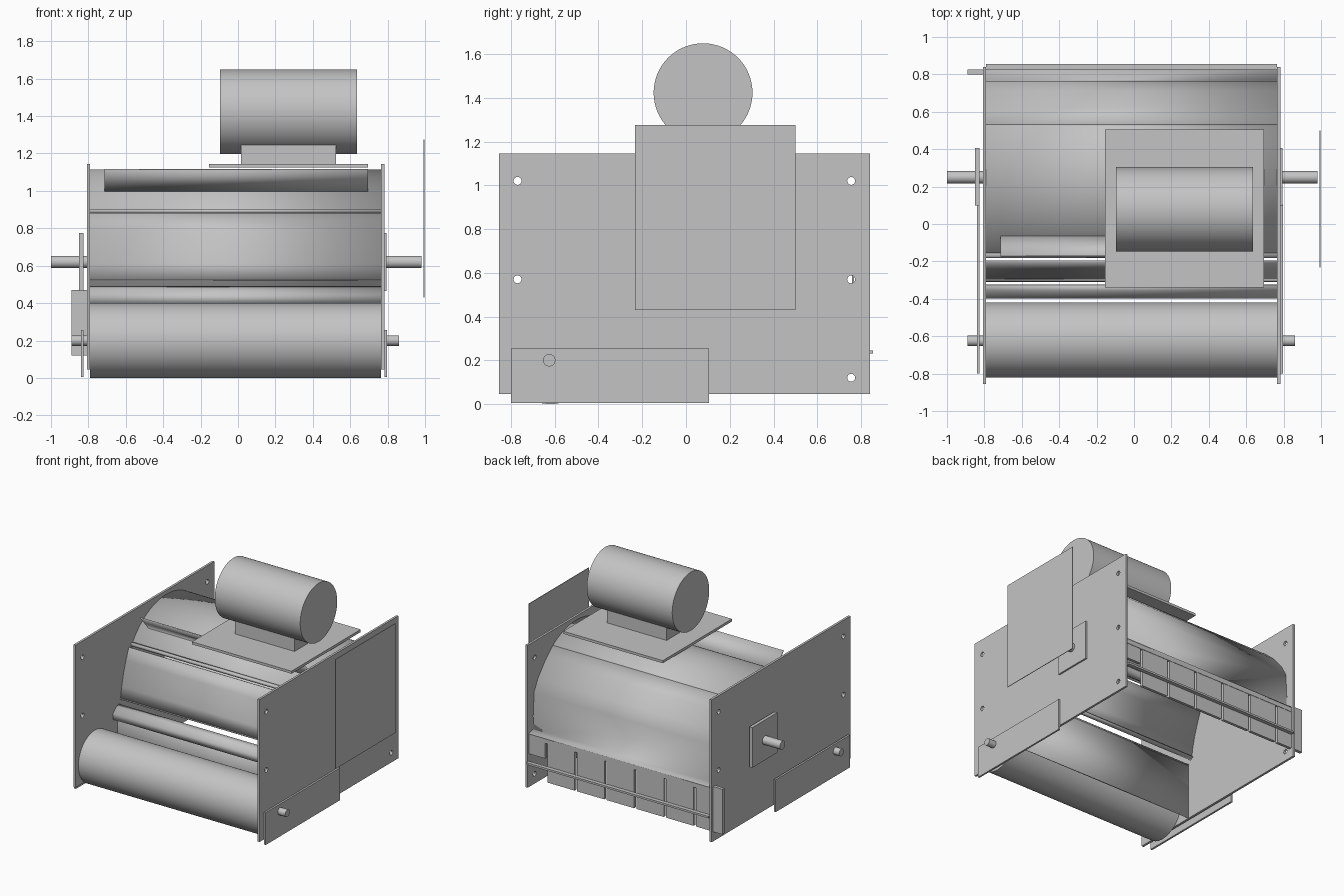
import bpy, bmesh, math

cube = bpy.data.objects.get("Cube")
if cube:
    bpy.data.objects.remove(cube, do_unlink=True)

steel = bpy.data.materials.new("steel_grey")
steel.use_nodes = True
GREY = (0.55, 0.55, 0.55, 1)
steel.diffuse_color = GREY
steel.node_tree.nodes["Principled BSDF"].inputs["Base Color"].default_value = GREY

LEFT, RIGHT = -0.79, 0.765          # inner faces of the two side plates
AXIS_Y, AXIS_Z, SHELL_R = 0.25, 0.62, 0.49


def add_mesh(name, bm):
    mesh = bpy.data.meshes.new(name)
    bmesh.ops.recalc_face_normals(bm, faces=bm.faces)
    bm.to_mesh(mesh)
    bm.free()
    mesh.materials.append(steel)
    ob = bpy.data.objects.new(name, mesh)
    bpy.context.collection.objects.link(ob)
    return ob


def box(name, x, y, z):
    bm = bmesh.new()
    bmesh.ops.create_cube(bm, size=1)
    for v in bm.verts:
        for i, (low, high) in enumerate((x, y, z)):
            v.co[i] = low if v.co[i] < 0 else high
    return add_mesh(name, bm)


def smooth(ob, angle=30):
    bpy.ops.object.select_all(action="DESELECT")
    ob.select_set(True)
    bpy.context.view_layer.objects.active = ob
    bpy.ops.object.shade_smooth_by_angle(angle=math.radians(angle))


def rod(name, x, y, z, r, sides=64):
    bpy.ops.mesh.primitive_cylinder_add(
        vertices=sides, radius=r, depth=x[1] - x[0],
        location=((x[0] + x[1]) / 2, y, z), rotation=(0, math.pi / 2, 0))
    ob = bpy.context.object
    ob.name = name
    ob.data.materials.append(steel)
    smooth(ob)
    return ob


def sheet(name, profile, x=(LEFT, RIGHT), thick=0.01, angle=8):
    """Bent sheet: a y-z profile swept along x."""
    bm = bmesh.new()
    rows = [[bm.verts.new((px, y, z)) for y, z in profile] for px in x]
    for i in range(len(profile) - 1):
        bm.faces.new((rows[0][i], rows[0][i + 1], rows[1][i + 1], rows[1][i]))
    ob = add_mesh(name, bm)
    mod = ob.modifiers.new("thickness", "SOLIDIFY")
    mod.thickness = thick
    mod.offset = 0
    smooth(ob, angle)
    return ob


# Side plates with bolt holes
cutters = []
for i, (y, z) in enumerate(((-0.77, 1.02), (0.755, 1.02), (-0.77, 0.57),
                            (0.755, 0.57), (0.755, 0.12))):
    hole = rod(f"hole_cutter_{i}", (-0.9, 0.9), y, z, 0.018, 24)
    hole.hide_render = True
    hole.hide_viewport = True
    hole.display_type = "WIRE"
    cutters.append(hole)
for name, x in (("right_hand_side_plate", (-0.808, LEFT)), ("left_hand_side_plate", (RIGHT, 0.782))):
    plate = box(name, x, (-0.855, 0.84), (0.045, 1.145))
    for hole in cutters:
        mod = plate.modifiers.new("bolt_hole", "BOOLEAN")
        mod.operation = "DIFFERENCE"
        mod.solver = "EXACT"
        mod.object = hole

# Bearing plates, roller carriers and outer guard
for side, bearing, carrier in (("right", (-0.85, -0.825), (-0.84, -0.825)),
                               ("left", (0.782, 0.795), (0.783, 0.797))):
    box(side + "_bearing_plate", bearing, (0.1, 0.405), (0.465, 0.775))
    box(side + "_roller_carrier", carrier, (-0.8, 0.105), (0.005, 0.255))
box("outer_guard", (0.992, 0.997), (-0.232, 0.5), (0.43, 1.275))

# Front roller and shafts
rod("front_roller", (LEFT, RIGHT), -0.62, 0.2, 0.2)
rod("roller_shaft", (-0.89, 0.86), -0.625, 0.2, 0.028, 32)
rod("main_shaft", (-1.0, 0.98), AXIS_Y, AXIS_Z, 0.033, 32)

# Curved top cover
arc = [(AXIS_Y + SHELL_R * math.cos(math.radians(a)), AXIS_Z + SHELL_R * math.sin(math.radians(a)))
       for a in range(54, 148, 3)]
sheet("top_cover", arc)
sheet("top_cover_lip", [(-0.155, 0.9), (-0.178, 0.9), (-0.178, 0.882)], thick=0.006)

# Faceted back cover with outward lip
sheet("back_cover", [(0.53, 1.025), (0.62, 0.945), (0.71, 0.84), (0.76, 0.75),
                     (0.765, 0.47), (0.825, 0.455)], angle=5)

# Front panel below the top cover
sheet("front_panel", [(-0.2, 0.88), (-0.235, 0.79), (-0.265, 0.7), (-0.287, 0.61), (-0.3, 0.525)], angle=20)
sheet("front_panel_lip", [(-0.28, 0.535), (-0.31, 0.52)], thick=0.006)

# Lower front wall with sloped flange
sheet("front_wall", [(-0.335, 0.05), (-0.335, 0.485)])
sheet("wall_flange", [(-0.325, 0.487), (-0.355, 0.475), (-0.395, 0.442), (-0.395, 0.397)], thick=0.008)

# Inlet chute sheet
sheet("inlet_chute", [(-0.17, 1.115), (-0.06, 0.99)], (-0.715, 0.695), 0.008)

# Rear curtain: header, flaps and retaining bar
box("curtain_header", (LEFT, RIGHT), (0.80, 0.825), (0.42, 0.455))
FLAP = 0.254
for i in range(5):
    x = 0.61 - FLAP * i
    box(f"curtain_flap_{i}", (x - FLAP + 0.02, x), (0.80, 0.822), (0.12, 0.425))
box("curtain_flap_end", (LEFT, -0.66), (0.80, 0.822), (0.12, 0.425))
box("curtain_flap_short", (0.63, RIGHT), (0.80, 0.822), (0.3, 0.425))
box("curtain_outer_tab", (-0.89, -0.808), (0.80, 0.825), (0.12, 0.47))
box("curtain_bar", (LEFT, RIGHT), (0.825, 0.855), (0.23, 0.245))

# Motor on its mount
box("motor_plate", (-0.155, 0.695), (-0.34, 0.505), (1.125, 1.145))
box("motor_foot", (0.015, 0.525), (-0.06, 0.215), (1.145, 1.26))
rod("motor", (-0.095, 0.635), 0.078, 1.423, 0.226)
